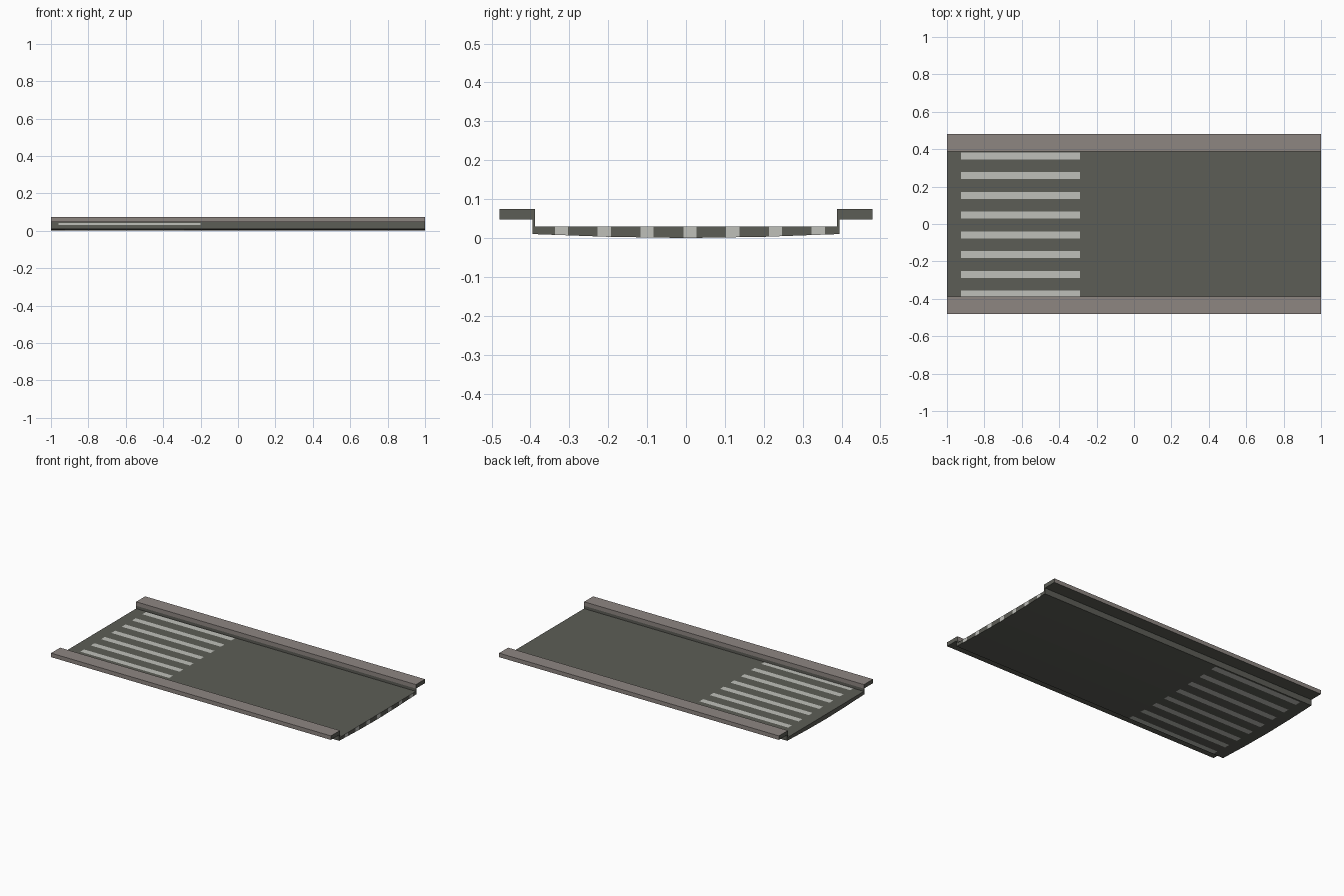
import bpy, bmesh
from mathutils import Vector

if "Cube" in bpy.data.objects:
    bpy.data.objects.remove(bpy.data.objects["Cube"])


def material(name, rgb):
    m = bpy.data.materials.new(name)
    m.diffuse_color = (*rgb, 1.0)
    m.use_nodes = True
    m.node_tree.nodes["Principled BSDF"].inputs["Base Color"].default_value = m.diffuse_color
    return m


DARK, WARM, LIGHT = 0, 1, 2
MATS = [material("dark grey", (0.108, 0.110, 0.094)),
        material("warm grey", (0.270, 0.238, 0.222)),
        material("light grey", (0.520, 0.525, 0.490))]


def extruded(name, profile, cuts, rule):
    """Extrude a (y, z) profile along x, cut it at (axis, value) planes, colour faces by a rule."""
    bm = bmesh.new()
    face = bm.faces.new([bm.verts.new((-1, y, z)) for y, z in profile])
    ext = bmesh.ops.extrude_face_region(bm, geom=[face], use_keep_orig=True)
    bmesh.ops.translate(bm, vec=(2, 0, 0),
                        verts=[g for g in ext["geom"] if isinstance(g, bmesh.types.BMVert)])
    bmesh.ops.recalc_face_normals(bm, faces=bm.faces[:])
    for axis, value in cuts:
        co, no = Vector((0, 0, 0)), Vector((0, 0, 0))
        co[axis], no[axis] = value, 1
        bmesh.ops.bisect_plane(bm, geom=bm.verts[:] + bm.edges[:] + bm.faces[:],
                               plane_co=co, plane_no=no, dist=1e-6)
    bm.normal_update()
    for f in bm.faces:
        f.material_index = rule(f.calc_center_median(), f.normal)
    mesh = bpy.data.meshes.new(name)
    bm.to_mesh(mesh)
    bm.free()
    for m in MATS:
        mesh.materials.append(m)
    obj = bpy.data.objects.new(name, mesh)
    bpy.context.collection.objects.link(obj)
    return obj


# Floor panel: flat top, shallow curved underside, light slots at the left end
slots = [0.364 - 0.1055 * i for i in range(8)]
marks = [0.34 - 0.11 * i for i in range(7)]
HALF, MARK_HALF = 0.019, 0.017
X0, X1 = -0.925, -0.29


def floor_rule(c, n):
    if abs(n.z) > 0.5:
        on_slot = any(abs(c.y - s) < HALF for s in slots)
        return LIGHT if on_slot and X0 < c.x < X1 else DARK
    if n.x > 0.5 and any(abs(c.y - s) < MARK_HALF for s in marks):
        return LIGHT
    return DARK


under = [(-0.39, 0.01), (-0.2, 0.003), (0, 0), (0.2, 0.003), (0.39, 0.01)]
cuts = [(0, X0), (0, X1)]
cuts += [(1, s + d) for s in slots for d in (-HALF, HALF)]
cuts += [(1, s + d) for s in marks for d in (-MARK_HALF, MARK_HALF)]
extruded("floor_panel", under + [(0.39, 0.03), (-0.39, 0.03)], cuts, floor_rule)


# Side rails: thin upright wall carrying a thick outward flange
def rail_rule(c, n):
    if abs(n.x) > 0.5 or n.z < -0.5:
        return DARK
    if n.z > 0.5 or c.z > 0.048:
        return WARM
    # light strip painted on the outside of the front wall
    if n.y < -0.5 and c.y < 0 and -0.96 < c.x < -0.2 and 0.03 < c.z < 0.042:
        return LIGHT
    return DARK


rail = [(0.388, 0.01), (0.395, 0.01), (0.395, 0.048),
        (0.48, 0.048), (0.48, 0.074), (0.388, 0.074)]
rail_cuts = [(0, -0.96), (0, -0.2), (2, 0.03), (2, 0.042), (2, 0.048)]
for side, name in ((-1, "front_rail"), (1, "back_rail")):
    extruded(name, [(side * y, z) for y, z in rail], rail_cuts, rail_rule)
